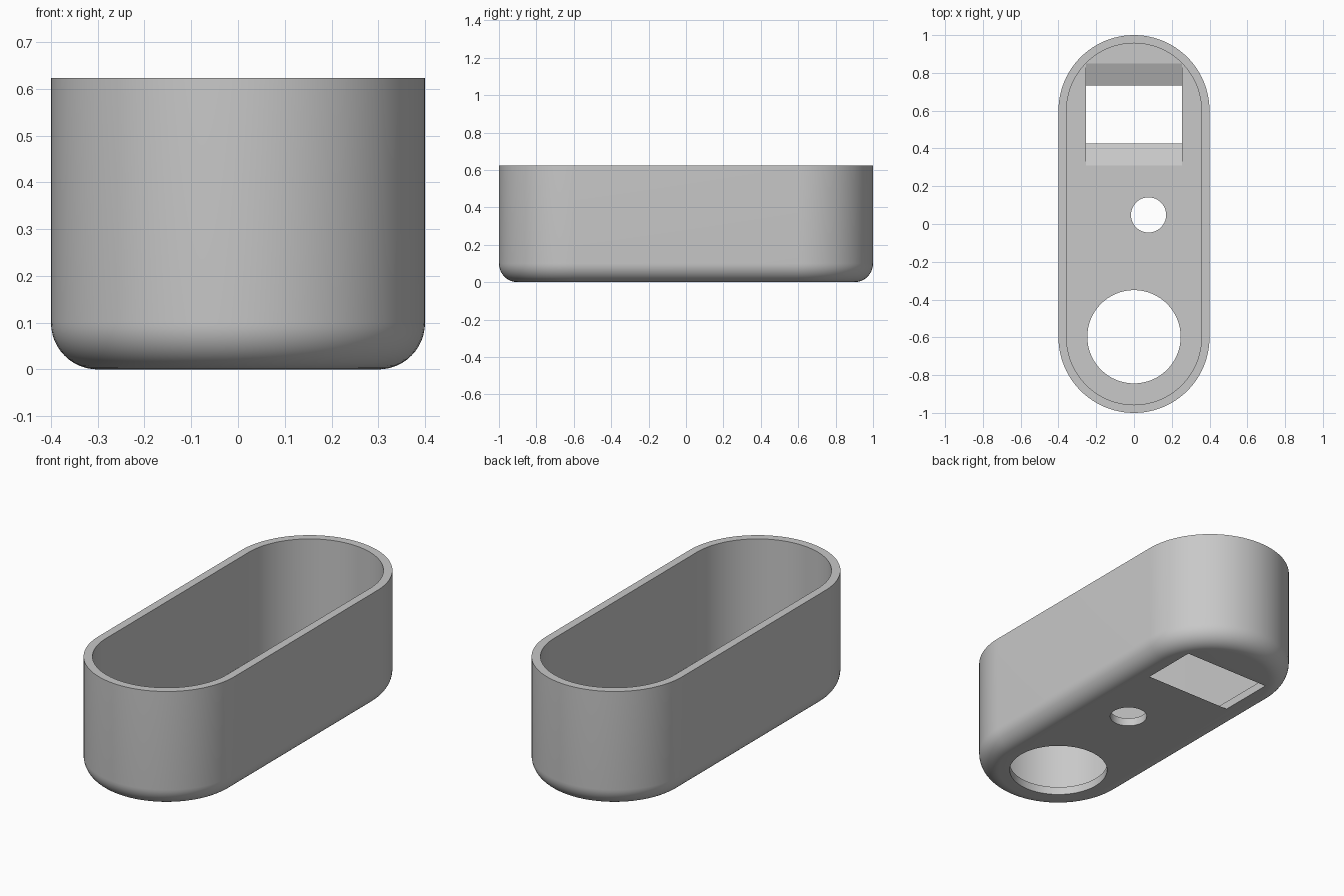
import bpy, bmesh, math

old = bpy.data.objects.get("Cube")
if old:
    bpy.data.objects.remove(old)

HEIGHT, RADIUS, STRAIGHT = 0.623, 0.4, 0.6   # outer shell
WALL, FLOOR, FILLET = 0.043, 0.043, 0.1
SEG = 48                                     # segments per rounded end

grey = bpy.data.materials.new("light grey plastic")
grey.use_nodes = True
colour = (0.58, 0.58, 0.58, 1)
grey.diffuse_color = colour
grey.node_tree.nodes["Principled BSDF"].inputs["Base Color"].default_value = colour


def stadium(radius, z):
    """Outline with two straight sides and two rounded ends."""
    points = []
    for end, start in ((1, 0), (-1, math.pi)):
        for i in range(SEG + 1):
            a = start + math.pi * i / SEG
            points.append((radius * math.cos(a), end * STRAIGHT + radius * math.sin(a), z))
    return points


def loft(name, outlines):
    """Closed solid through a stack of matching outlines."""
    bm = bmesh.new()
    rings = [[bm.verts.new(p) for p in line] for line in outlines]
    for low, high in zip(rings, rings[1:]):
        for i in range(len(low)):
            j = (i + 1) % len(low)
            bm.faces.new((low[i], low[j], high[j], high[i]))
    bm.faces.new(rings[0])
    bm.faces.new(rings[-1])
    bmesh.ops.recalc_face_normals(bm, faces=bm.faces)
    mesh = bpy.data.meshes.new(name)
    bm.to_mesh(mesh)
    bm.free()
    obj = bpy.data.objects.new(name, mesh)
    bpy.context.collection.objects.link(obj)
    mesh.materials.append(grey)
    return obj


def round_cutter(name, x, y, radius):
    def circle(z):
        return [(x + radius * math.cos(math.tau * i / 64),
                 y + radius * math.sin(math.tau * i / 64), z) for i in range(64)]
    return loft(name, [circle(-0.1), circle(0.2)])


# Outer body with a rounded lower edge
layers = []
for k in range(13):
    a = math.pi / 2 * k / 12
    layers.append(stadium(RADIUS - FILLET * (1 - math.sin(a)), FILLET * (1 - math.cos(a))))
layers.append(stadium(RADIUS, HEIGHT))
shell = loft("open_shell", layers)

# Inner cavity
cavity = loft("cavity_cutter", [stadium(RADIUS - WALL, FLOOR), stadium(RADIUS - WALL, 1)])

# Rectangular window whose two ends slope outward toward the inside
def window(half_y, z, x=0.255, y=0.58):
    return [(-x, y - half_y, z), (x, y - half_y, z), (x, y + half_y, z), (-x, y + half_y, z)]

slope = (0.27 - 0.153) / FLOOR
slot = loft("window_cutter", [window(0.153, -0.1), window(0.153, 0),
                              window(0.153 + slope * 0.046, 0.046)])

# Round openings in the floor
cutters = [cavity, slot,
           round_cutter("small_hole_cutter", 0.077, 0.048, 0.093),
           round_cutter("large_hole_cutter", 0, -0.597, 0.247)]

for cutter in cutters:
    mod = shell.modifiers.new(cutter.name, "BOOLEAN")
    mod.operation = "DIFFERENCE"
    mod.solver = "EXACT"
    mod.object = cutter

# Apply the cuts and discard the cutters
bpy.ops.object.select_all(action="DESELECT")
bpy.context.view_layer.objects.active = shell
shell.select_set(True)
for mod in list(shell.modifiers):
    bpy.ops.object.modifier_apply(modifier=mod.name)
for cutter in cutters:
    bpy.data.objects.remove(cutter)

bpy.ops.object.shade_smooth_by_angle(angle=math.radians(15))
